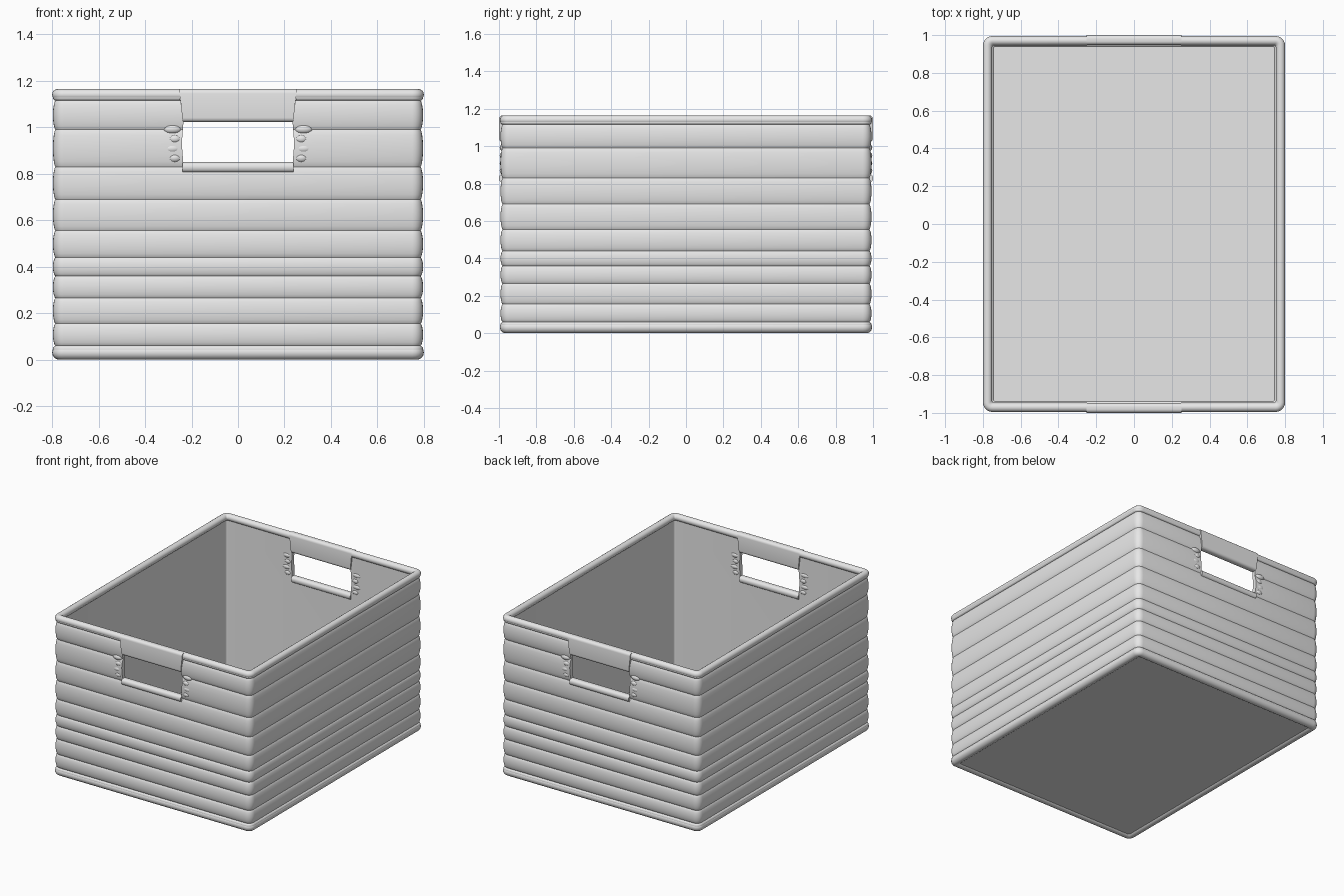
import bpy, bmesh, math

cube = bpy.data.objects.get("Cube")
if cube:
    bpy.data.objects.remove(cube, do_unlink=True)

GREY = (0.8, 0.8, 0.8, 1)
grey = bpy.data.materials.new("light grey")
grey.use_nodes = True
grey.diffuse_color = GREY
grey.node_tree.nodes["Principled BSDF"].inputs["Base Color"].default_value = GREY

HALF_X, HALF_Y, CORNER = 0.8, 0.995, 0.05


def make_object(name, bm):
    bmesh.ops.recalc_face_normals(bm, faces=bm.faces)
    mesh = bpy.data.meshes.new(name)
    bm.to_mesh(mesh)
    bm.free()
    mesh.materials.append(grey)
    obj = bpy.data.objects.new(name, mesh)
    bpy.context.collection.objects.link(obj)
    return obj


def smooth(obj):
    bpy.ops.object.select_all(action='DESELECT')
    obj.select_set(True)
    bpy.context.view_layer.objects.active = obj
    bpy.ops.object.shade_smooth_by_angle(angle=math.radians(42))


def rounded_rect(a, b, r, steps=5):
    pts = []
    for k, (sx, sy) in enumerate(((1, 1), (-1, 1), (-1, -1), (1, -1))):
        for i in range(steps + 1):
            t = (k + i / steps) * math.pi / 2
            pts.append((sx * (a - r) + r * math.cos(t), sy * (b - r) + r * math.sin(t)))
    return pts


def loft(name, rings, closed):
    """Skin a list of point rings, either back onto itself or with capped ends."""
    bm = bmesh.new()
    rows = [[bm.verts.new(p) for p in ring] for ring in rings]
    pairs = list(zip(rows, rows[1:]))
    if closed:
        pairs.append((rows[-1], rows[0]))
    else:
        bm.faces.new(rows[0])
        bm.faces.new(rows[-1])
    for lo, hi in pairs:
        for i in range(len(lo)):
            j = (i + 1) % len(lo)
            bm.faces.new((lo[i], lo[j], hi[j], hi[i]))
    return make_object(name, bm)


def around(name, profile, closed=True):
    """Carry an (inset, height) profile around the box outline."""
    rings = [[(x, y, z) for x, y in rounded_rect(HALF_X - d, HALF_Y - d, max(CORNER - d, 0.012))]
             for d, z in profile]
    return loft(name, rings, closed)


# Walls: pillowed slats outside, flat inside
levels = [0.03, 0.06, 0.155, 0.265, 0.36, 0.44, 0.555, 0.69, 0.83, 0.99, 1.115, 1.14]
profile = []
for z0, z1 in zip(levels, levels[1:]):
    for i in range(8):
        t = (1 - math.cos(math.pi * i / 8)) / 2
        bulge = math.sin(math.pi * t) ** 0.6
        profile.append((0.014 - 0.011 * bulge, z0 + t * (z1 - z0)))
profile += [(0.014, levels[-1]), (0.036, levels[-1]), (0.036, levels[0])]
walls = around("slatted_walls", profile)


# Rolled rim and base edge
def roll(name, radius, z):
    ring = [(radius - radius * math.cos(a), z + radius * math.sin(a))
            for a in (2 * math.pi * i / 16 for i in range(16))]
    return around(name, ring)


rim = roll("rolled_rim", 0.0245, 1.1405)
base = roll("base_edge", 0.031, 0.031)
floor = around("floor", [(0.03, 0.012), (0.03, 0.05)], closed=False)

# Grip openings through both ends
half = [(0.234, 0.83), (0.242, 0.93), (0.235, 1.02), (0.249, 1.12), (0.25, 1.3)]
outline = half + [(-x, z) for x, z in reversed(half)]
cutter = loft("grip_cutter", [[(x, y, z) for x, z in outline] for y in (-1.2, 1.2)], False)
for obj in (walls, rim):
    mod = obj.modifiers.new("grip", 'BOOLEAN')
    mod.operation = 'DIFFERENCE'
    mod.solver = 'EXACT'
    mod.object = cutter
    bpy.ops.object.select_all(action='DESELECT')
    obj.select_set(True)
    bpy.context.view_layer.objects.active = obj
    bpy.ops.object.modifier_apply(modifier=mod.name)
bpy.data.objects.remove(cutter, do_unlink=True)


# Grip wrap and lower lip
def bar(name, side, z0, z1, width, flare, r):
    """Rounded bar across the end wall whose width grows with height."""
    y_mid, z_mid = 0.974, (z0 + z1) / 2
    section = [(side * (y_mid + u), z_mid + v)
               for u, v in rounded_rect(0.026, (z1 - z0) / 2, r)]
    rings = [[(s * (width + flare * (min(z, 1.12) - z0)), y, z) for y, z in section]
             for s in (-1, 1)]
    return loft(name, rings, False)


parts = [walls, rim, base, floor]
for side, label in ((-1, "front"), (1, "back")):
    parts.append(bar(label + "_grip_wrap", side, 1.022, 1.165, 0.237, 0.14, 0.02))
    parts.append(bar(label + "_grip_lip", side, 0.805, 0.851, 0.238, 0, 0.021))
    # Gathered folds beside the opening
    bm = bmesh.new()
    for sx in (-1, 1):
        for i, z in enumerate((0.868, 0.908, 0.95, 0.992)):
            made = bmesh.ops.create_uvsphere(bm, u_segments=16, v_segments=10, radius=1)
            length = 0.08 if i % 2 else 0.06
            for v in made["verts"]:
                v.co.x = sx * (0.242 + length * (v.co.x + 1) / 2)
                v.co.y = side * (0.974 + 0.022 * v.co.y)
                v.co.z = z + 0.021 * v.co.z
    parts.append(make_object(label + "_grip_folds", bm))

for obj in parts:
    smooth(obj)
